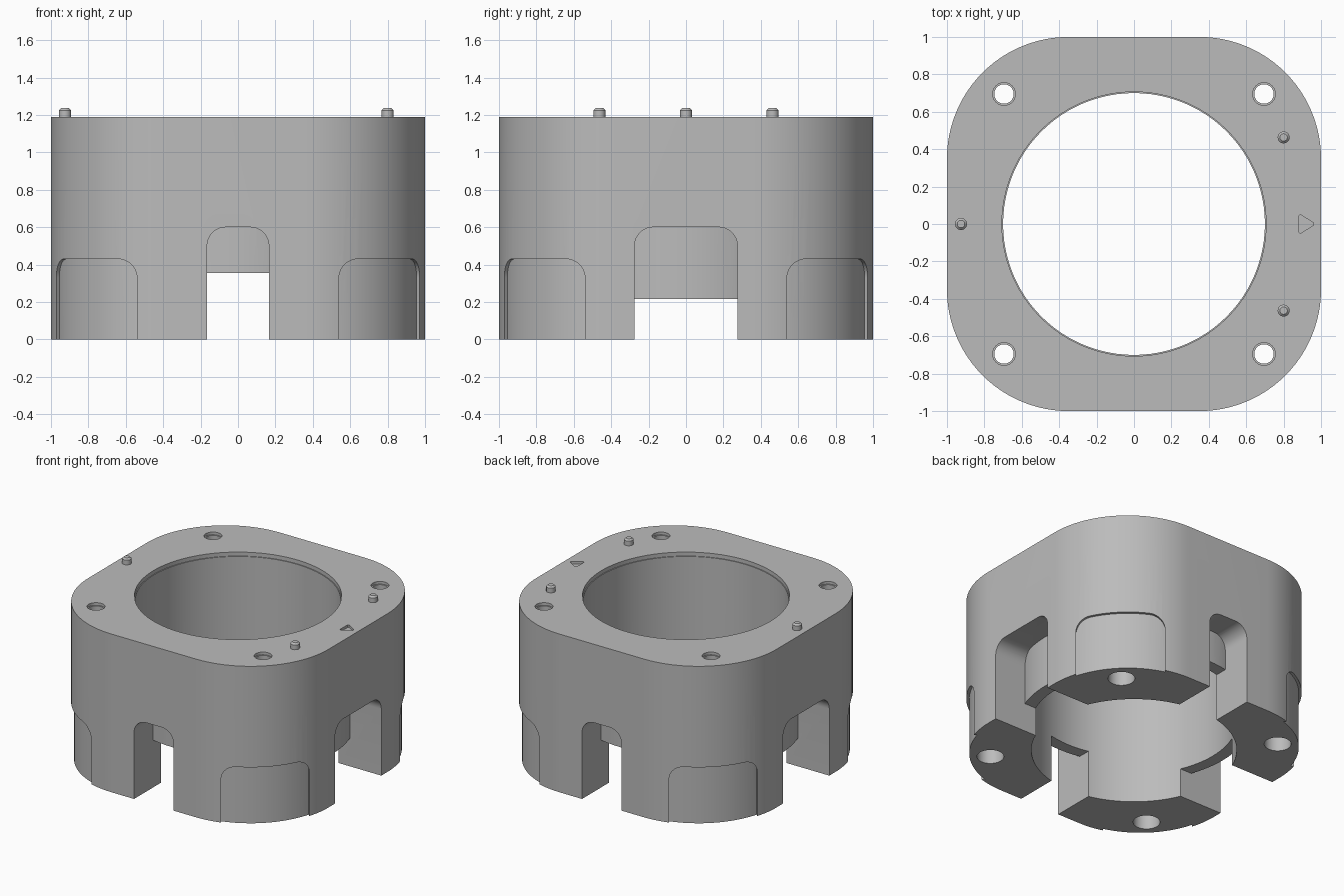
import bpy, bmesh
from math import pi, sin, cos, radians
from mathutils import Matrix, Vector

cube = bpy.data.objects.get("Cube")
if cube:
    bpy.data.objects.remove(cube, do_unlink=True)

grey = bpy.data.materials.new("plain grey")
grey.use_nodes = True
grey.diffuse_color = (0.5, 0.5, 0.5, 1)
grey.node_tree.nodes["Principled BSDF"].inputs["Base Color"].default_value = (0.5, 0.5, 0.5, 1)

HEIGHT = 1.19
BORE = 0.70
CORE = 0.79


def rounded(half_x, low, high, radius, steps=12, round_low=True):
    """Outline of a rectangle with rounded corners."""
    pts = []
    mid_x, mid_hi, mid_lo = half_x - radius, high - radius, low + radius
    corners = [(mid_x, mid_hi, 0), (-mid_x, mid_hi, pi / 2)]
    if round_low:
        corners += [(-mid_x, mid_lo, pi), (mid_x, mid_lo, 1.5 * pi)]
    for cx, cy, start in corners:
        for i in range(steps + 1):
            a = start + pi / 2 * i / steps
            pts.append((cx + radius * cos(a), cy + radius * sin(a)))
    if not round_low:
        pts += [(-half_x, low), (half_x, low)]
    return pts


def circle(radius, segments=32):
    return [(radius * cos(2 * pi * i / segments), radius * sin(2 * pi * i / segments))
            for i in range(segments)]


def prism(name, outline, start, end, matrix=Matrix()):
    """Extrude an outline along z, then place it."""
    bm = bmesh.new()
    face = bm.faces.new([bm.verts.new((x, y, start)) for x, y in outline])
    out = bmesh.ops.extrude_face_region(bm, geom=[face])
    top = [v for v in out["geom"] if isinstance(v, bmesh.types.BMVert)]
    bmesh.ops.translate(bm, verts=top, vec=(0, 0, end - start))
    bmesh.ops.transform(bm, matrix=matrix, verts=bm.verts)
    bmesh.ops.recalc_face_normals(bm, faces=bm.faces)
    mesh = bpy.data.meshes.new(name)
    bm.to_mesh(mesh)
    bm.free()
    mesh.materials.append(grey)
    obj = bpy.data.objects.new(name, mesh)
    bpy.context.collection.objects.link(obj)
    return obj


def activate(obj):
    bpy.ops.object.select_all(action="DESELECT")
    obj.select_set(True)
    bpy.context.view_layer.objects.active = obj


def cut(target, cutter):
    """Subtract the cutter and discard it."""
    activate(target)
    cutter.hide_render = True
    mod = target.modifiers.new("cut", "BOOLEAN")
    mod.operation = "DIFFERENCE"
    mod.solver = "EXACT"
    mod.object = cutter
    bpy.ops.object.modifier_apply(modifier=mod.name)
    bpy.data.objects.remove(cutter, do_unlink=True)


def upright(angle):
    """Stand an outline up and turn it around the vertical axis."""
    return Matrix.Rotation(angle, 4, "Z") @ Matrix.Rotation(pi / 2, 4, "X")


# Rounded square housing
body = prism("housing", rounded(1, -1, 1, 0.65, 24), 0, HEIGHT)

# Arched slots on the four sides, each with the curved bore wall left standing behind
for half, wall_bottom, angle in ((0.165, 0.355, 0), (0.275, 0.215, pi / 2)):
    for turn in (0, pi):
        slot = prism("slot_cutter", rounded(half, -0.2, 0.6, 0.1, round_low=False),
                     0.3, 1.2, upright(angle + turn))
        cut(slot, prism("wall_keeper", circle(CORE, 96), wall_bottom, 1))
        cut(body, slot)

# Shallow arched recesses on the corners
for k in range(4):
    recess = prism("recess_cutter", rounded(0.305, -0.2, 0.43, 0.1, round_low=False),
                   0.9, 1.4, upright(pi / 4 + k * pi / 2))
    cut(recess, prism("recess_floor", rounded(0.98, -0.98, 0.98, 0.63, 24), -0.5, 1))
    cut(body, recess)

# Central bore with a fine step at the top
cut(body, prism("bore_cutter", circle(BORE, 96), -0.2, 1.4))
cut(body, prism("bore_step_cutter", circle(BORE + 0.006, 96), HEIGHT - 0.03, 1.4))

# Stepped bolt holes in the corners
for sx in (-1, 1):
    for sy in (-1, 1):
        place = Matrix.Translation((0.695 * sx, 0.695 * sy, 0))
        for radius, low, high in ((0.052, -0.2, 1.4), (0.061, HEIGHT - 0.02, 1.4),
                                  (0.092, -0.2, 0.4)):
            cut(body, prism("hole_cutter", circle(radius), low, high, place))

# Engraved arrow on top
arrow = [(0.88, -0.043), (0.89, -0.05), (0.96, -0.006),
         (0.96, 0.006), (0.89, 0.05), (0.88, 0.043)]
cut(body, prism("arrow_cutter", arrow, HEIGHT - 0.02, 1.4))

# Locating pegs with chamfered tips
pegs = []
for i, (x, y) in enumerate(((-0.925, 0), (0.8, 0.463), (0.8, -0.463))):
    peg = prism(f"locating_peg_{i + 1}", circle(0.032, 24), HEIGHT - 0.02, HEIGHT + 0.047,
                Matrix.Translation((x, y, 0)))
    bm = bmesh.new()
    bm.from_mesh(peg.data)
    rim = [e for e in bm.edges if all(v.co.z > HEIGHT for v in e.verts)]
    bmesh.ops.bevel(bm, geom=rim, offset=0.012, segments=1, affect="EDGES")
    bm.to_mesh(peg.data)
    bm.free()
    pegs.append(peg)

# Smooth the curved walls and keep the edges crisp
for obj in [body] + pegs:
    activate(obj)
    bpy.ops.object.shade_smooth_by_angle(angle=radians(30))
